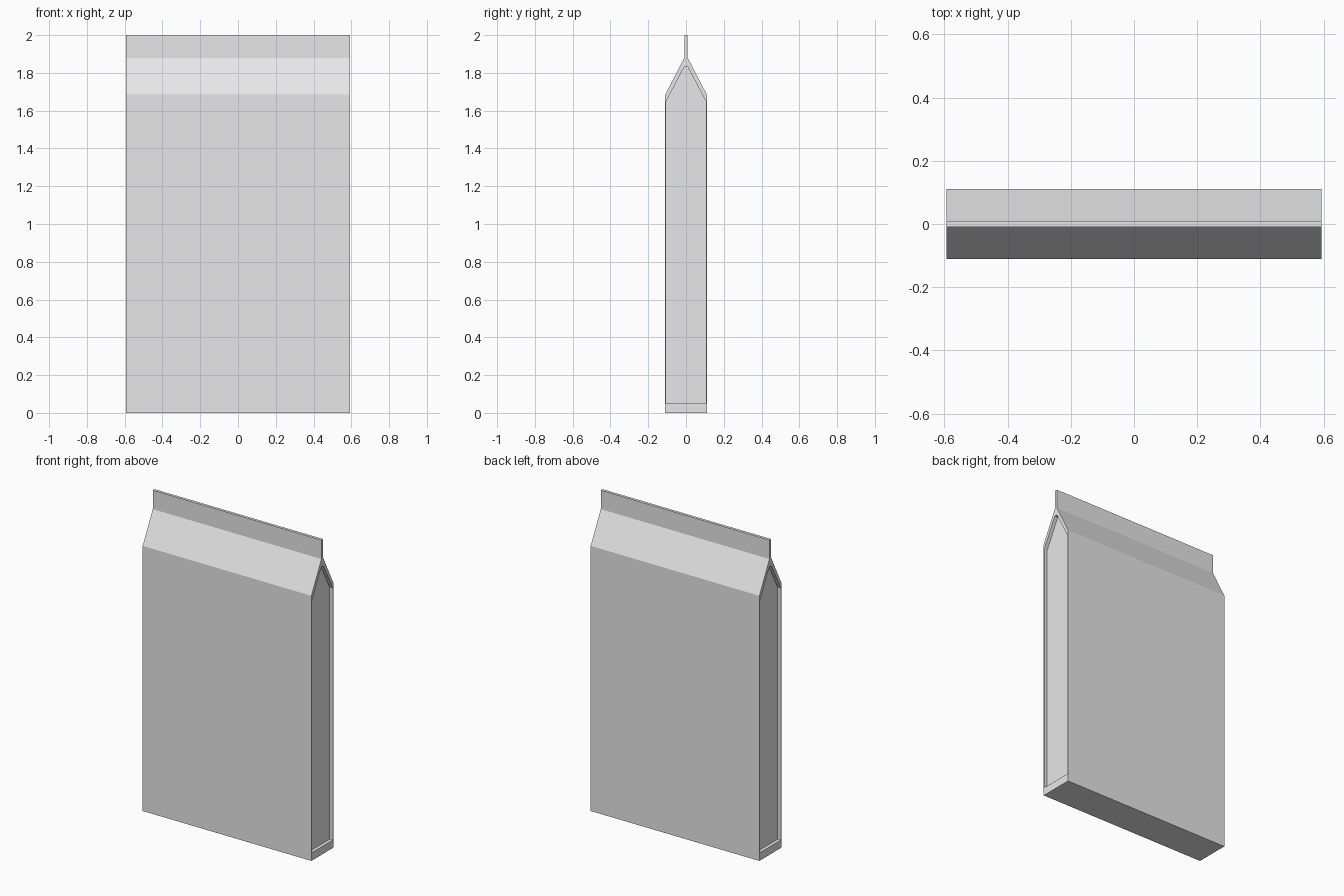
import bpy
import bmesh

cube = bpy.data.objects.get("Cube")
if cube:
    bpy.data.objects.remove(cube, do_unlink=True)

HALF_W = 0.593   # half width of the bag
RECESS = 0.022   # depth of the sunken side gussets

paper = bpy.data.materials.new("plain_grey")
paper.use_nodes = True
grey = (0.8, 0.8, 0.8, 1)
paper.diffuse_color = grey
paper.node_tree.nodes["Principled BSDF"].inputs["Base Color"].default_value = grey


def house(half_depth, base, shoulder, half_neck, top):
    """Symmetric side outline as (y, z) points."""
    right = [(half_depth, base), (half_depth, shoulder), (half_neck, top)]
    return right + [(-y, z) for y, z in reversed(right)]


def ring(bm, outline, x):
    return [bm.verts.new((x, y, z)) for y, z in outline]


def bridge(bm, a, b):
    n = len(a)
    for i in range(n):
        j = (i + 1) % n
        bm.faces.new((a[i], a[j], b[j], b[i]))


def finish(bm, name):
    bmesh.ops.recalc_face_normals(bm, faces=bm.faces)
    mesh = bpy.data.meshes.new(name)
    bm.to_mesh(mesh)
    bm.free()
    mesh.materials.append(paper)
    obj = bpy.data.objects.new(name, mesh)
    bpy.context.collection.objects.link(obj)
    return obj


# Bag body: outer outline swept across, with a thin rim and sunken panel each side
outer = house(0.11, 0, 1.685, 0.009, 1.88)
inner = house(0.105, 0.05, 1.65, 0.01, 1.83)
bm = bmesh.new()
rims = []
for side in (-1, 1):
    rim = ring(bm, outer, side * HALF_W)
    lip = ring(bm, inner, side * HALF_W)
    panel = ring(bm, inner, side * (HALF_W - RECESS))
    bridge(bm, rim, lip)
    bridge(bm, lip, panel)
    bm.faces.new(panel)
    rims.append(rim)
bridge(bm, *rims)
finish(bm, "bag_body")

# Flat crimped seal standing along the top
bm = bmesh.new()
bmesh.ops.create_cube(bm, size=1)
bmesh.ops.scale(bm, vec=(2 * HALF_W, 0.018, 0.12), verts=bm.verts)
bmesh.ops.translate(bm, vec=(0, 0, 1.94), verts=bm.verts)
finish(bm, "top_seal")
